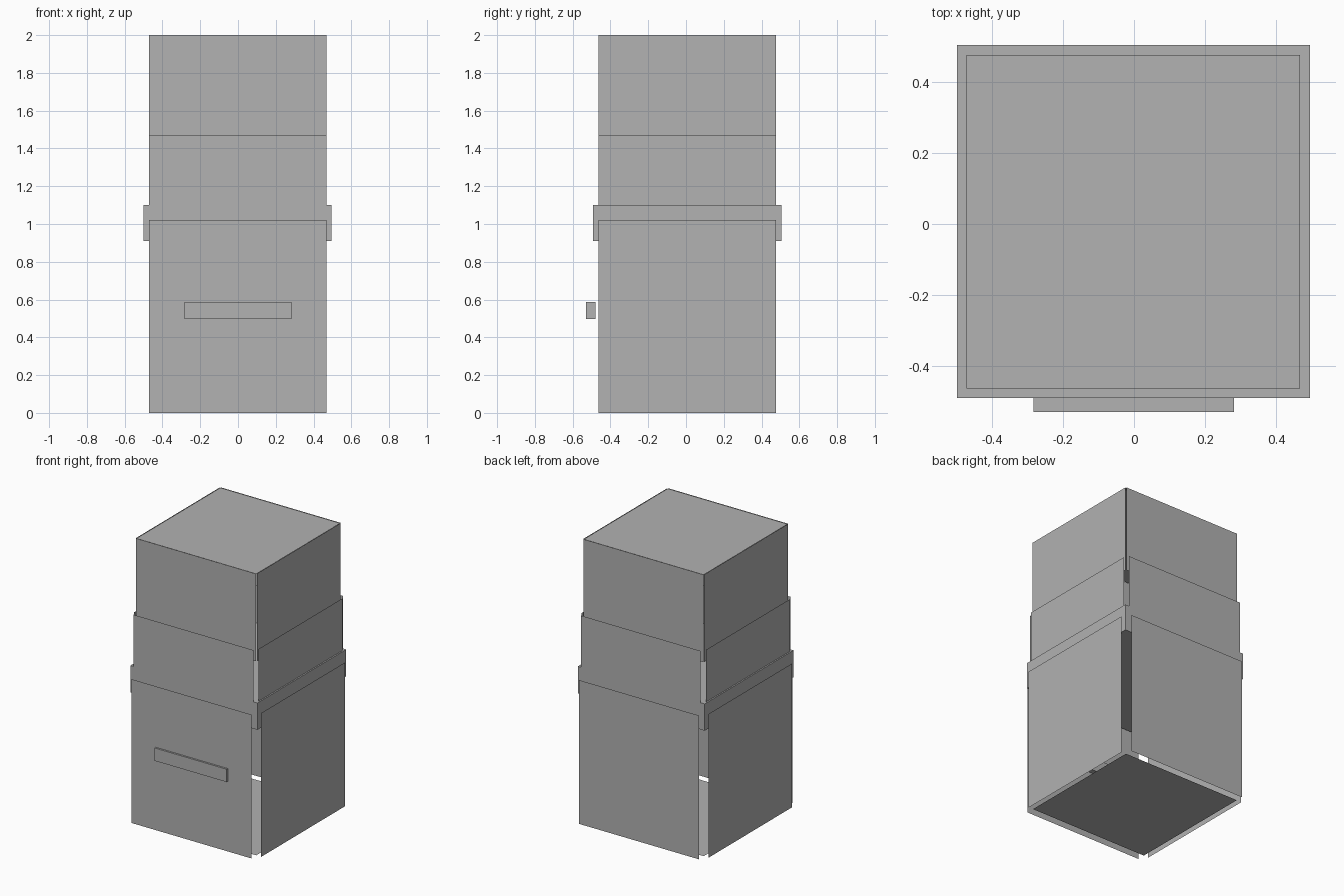
import bpy, bmesh, math
from mathutils import Matrix, Vector

if "Cube" in bpy.data.objects:
    bpy.data.objects.remove(bpy.data.objects["Cube"])

CX, CY = -0.002, 0.0065     # centre axis of the tower
HALF = 0.47                 # half width of every panel

grey = bpy.data.materials.new("plain_grey")
grey.diffuse_color = (0.445, 0.445, 0.445, 1)
grey.use_nodes = True
grey.node_tree.nodes["Principled BSDF"].inputs["Base Color"].default_value = grey.diffuse_color


def add_object(name, bm):
    mesh = bpy.data.meshes.new(name)
    bm.to_mesh(mesh)
    bm.free()
    mesh.materials.append(grey)
    bpy.context.collection.objects.link(bpy.data.objects.new(name, mesh))


def box(name, x0, x1, y0, y1, z0, z1):
    bm = bmesh.new()
    bmesh.ops.create_cube(bm, size=1)
    bmesh.ops.scale(bm, vec=(x1 - x0, y1 - y0, z1 - z0), verts=bm.verts)
    bmesh.ops.translate(bm, vec=((x0 + x1) / 2, (y0 + y1) / 2, (z0 + z1) / 2), verts=bm.verts)
    add_object(name, bm)


def sheet(name, corners):
    bm = bmesh.new()
    bm.faces.new([bm.verts.new(c) for c in corners])
    add_object(name, bm)


def wall(name, turn, offset, z0, z1):
    """Thin upright sheet facing -y, turned about the centre axis."""
    rot = Matrix.Rotation(math.radians(turn), 4, 'Z')
    pts = [(-HALF, z0), (HALF, z0), (HALF, z1), (-HALF, z1)]
    sheet(name, [rot @ Vector((x, -offset, z)) + Vector((CX, CY, 0)) for x, z in pts])


def slab(name, z, up):
    pts = [(-HALF, -HALF), (HALF, -HALF), (HALF, HALF), (-HALF, HALF)]
    sheet(name, [(CX + x, CY + y, z) for x, y in (pts if up else pts[::-1])])


# Overlapping tiers of wall sheets: bottom, top, front/back offset, side offset
tiers = {
    "lower": (0.0, 1.02, 0.5235, 0.507),
    "middle": (0.93, 1.47, 0.503, 0.488),
    "upper": (1.38, 2.0, 0.474, 0.474),
}
for tier, (z0, z1, depth, side) in tiers.items():
    for face, turn, off in (("front", 0, depth), ("right", 90, side),
                            ("back", 180, depth), ("left", 270, side)):
        wall(f"{tier}_{face}_panel", turn, off, z0, z1)

# Roof and floor
slab("roof", 1.998, True)
slab("floor", 0.002, False)

# Solid belt and front handle
box("belt", CX - 0.498, CX + 0.498, CY - 0.498, CY + 0.498, 0.91, 1.10)
box("handle", -0.284, 0.282, -0.53, -0.48, 0.497, 0.588)
